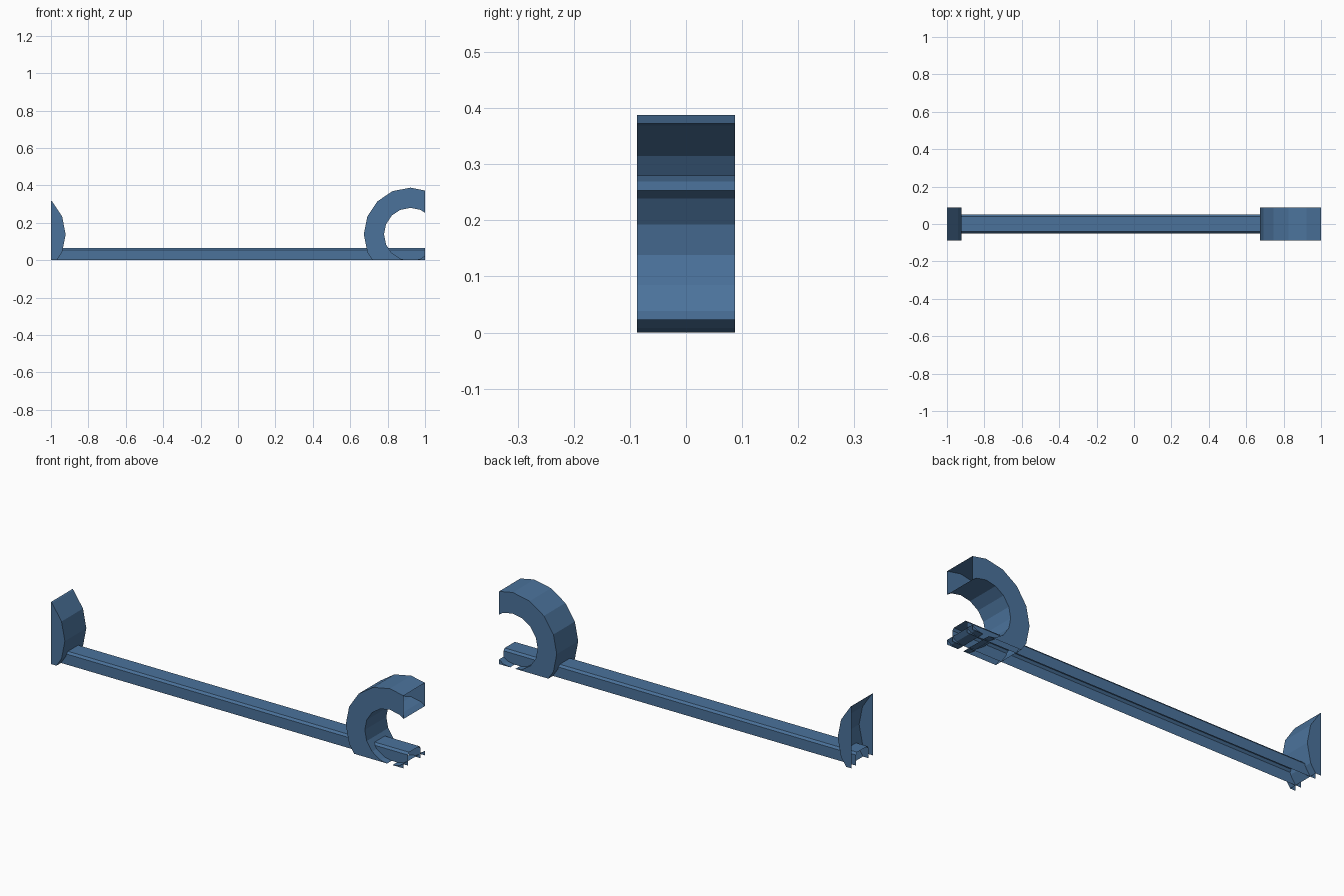
import bpy, bmesh, math

if "Cube" in bpy.data.objects:
    bpy.data.objects.remove(bpy.data.objects["Cube"])

HALF_W = 0.087      # half width of the rings along y
CENTRE_Z = 0.1385
R_OUT, R_IN, SIDES = 0.2495, 0.1415, 16

blue = bpy.data.materials.new("blue")
blue.diffuse_color = (0.07, 0.17, 0.33, 1)
blue.use_nodes = True
blue.node_tree.nodes["Principled BSDF"].inputs["Base Color"].default_value = blue.diffuse_color


def finish(bm, name):
    me = bpy.data.meshes.new(name)
    bm.to_mesh(me)
    bm.free()
    me.materials.append(blue)
    ob = bpy.data.objects.new(name, me)
    bpy.context.collection.objects.link(ob)
    return ob


def ring(name, cx):
    # hollow 16-sided ring, cut open at the tile ends and at the floor
    bm = bmesh.new()
    section = [(R_OUT, -HALF_W), (R_OUT, HALF_W), (R_IN, HALF_W), (R_IN, -HALF_W)]
    loops = []
    for i in range(SIDES):
        a = 2 * math.pi * i / SIDES
        loops.append([bm.verts.new((cx + r * math.cos(a), y, CENTRE_Z + r * math.sin(a)))
                      for r, y in section])
    for i in range(SIDES):
        p, q = loops[i], loops[(i + 1) % SIDES]
        for j in range(4):
            k = (j + 1) % 4
            bm.faces.new((p[j], p[k], q[k], q[j]))
    bmesh.ops.recalc_face_normals(bm, faces=bm.faces)
    for co, no in (((1, 0, 0), (1, 0, 0)), ((-1, 0, 0), (-1, 0, 0)), ((0, 0, 0), (0, 0, -1))):
        geom = bm.verts[:] + bm.edges[:] + bm.faces[:]
        bmesh.ops.bisect_plane(bm, geom=geom, plane_co=co, plane_no=no, clear_outer=True)
    return finish(bm, name)


def rail(name):
    # channel with chamfered top edges, open at both ends and underneath
    half = [(0.05, 0.0), (0.05, 0.054), (0.041, 0.065)]
    profile = half + [(-y, z) for y, z in reversed(half)]
    bm = bmesh.new()
    a = [bm.verts.new((-1, y, z)) for y, z in profile]
    b = [bm.verts.new((1, y, z)) for y, z in profile]
    for i in range(len(profile) - 1):
        bm.faces.new((a[i], b[i], b[i + 1], a[i + 1]))
    return finish(bm, name)


rail("rail")
ring("right_ring", 0.922)
ring("left_ring", -1.171)
